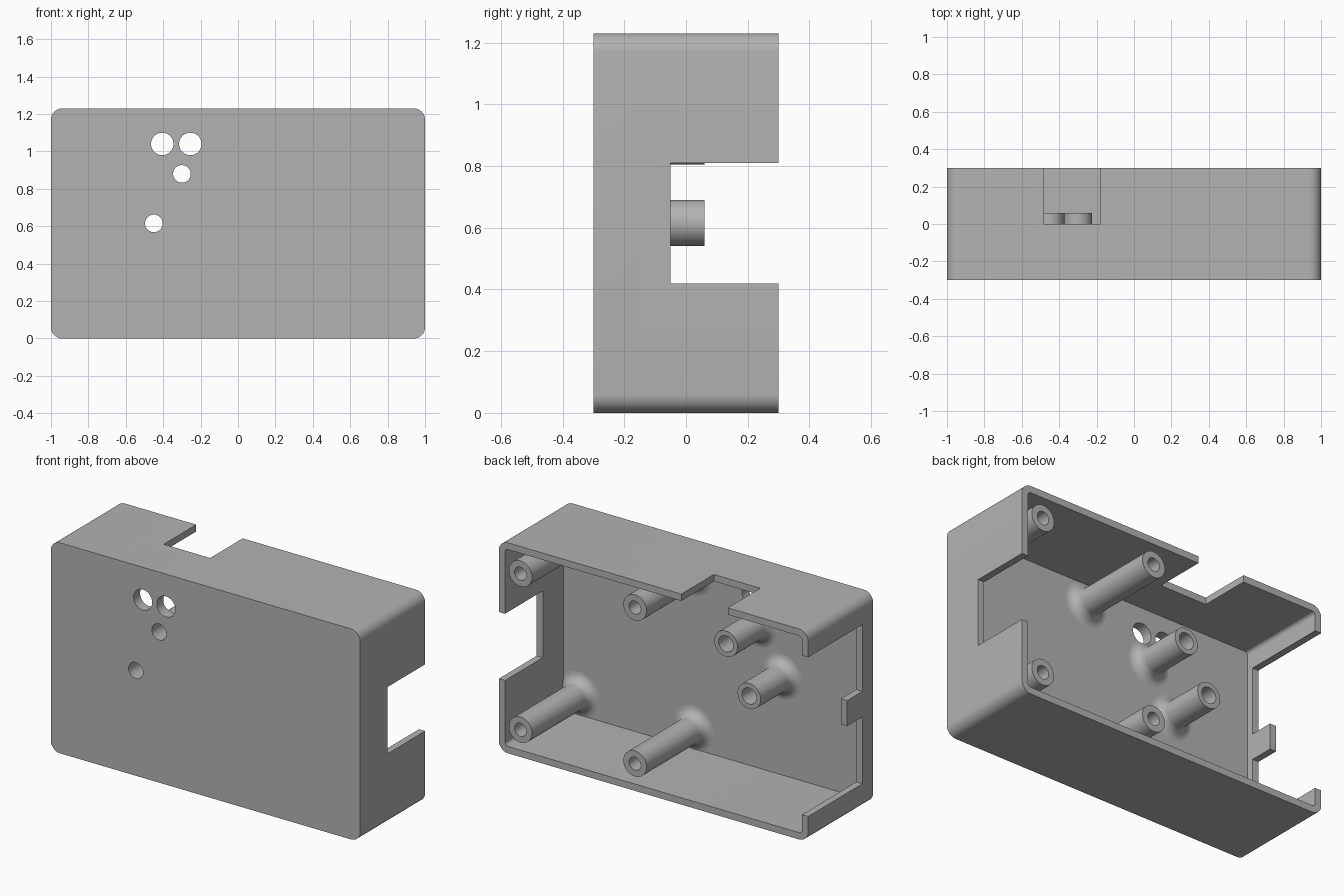
import bpy, bmesh
from math import pi, cos, sin, radians

if "Cube" in bpy.data.objects:
    bpy.data.objects.remove(bpy.data.objects["Cube"])

grey = bpy.data.materials.new("plain grey")
grey.use_nodes = True
colour = (0.45, 0.45, 0.45, 1)
grey.diffuse_color = colour
grey.node_tree.nodes["Principled BSDF"].inputs["Base Color"].default_value = colour

HEIGHT = 1.23
MID = HEIGHT / 2
BACK, FRONT = 0.3, -0.3
WALL, PLATE = 0.04, 0.06
INNER = FRONT + PLATE


def finish(name, bm):
    bmesh.ops.recalc_face_normals(bm, faces=bm.faces)
    mesh = bpy.data.meshes.new(name)
    bm.to_mesh(mesh)
    bm.free()
    mesh.materials.append(grey)
    obj = bpy.data.objects.new(name, mesh)
    bpy.context.collection.objects.link(obj)
    return obj


def prism(name, outline, y0, y1):
    """Extrude an (x, z) outline from y0 to y1."""
    bm = bmesh.new()
    face = bm.faces.new([bm.verts.new((x, y0, z)) for x, z in outline])
    side = bmesh.ops.extrude_face_region(bm, geom=[face])["geom"]
    moved = [v for v in side if isinstance(v, bmesh.types.BMVert)]
    bmesh.ops.translate(bm, verts=moved, vec=(0, y1 - y0, 0))
    return finish(name, bm)


def rounded_rect(half_x, half_z, r, steps=10):
    points = []
    for k, (sx, sz) in enumerate([(1, 1), (-1, 1), (-1, -1), (1, -1)]):
        for i in range(steps + 1):
            a = (k + i / steps) * pi / 2
            points.append((sx * (half_x - r) + r * cos(a),
                           MID + sz * (half_z - r) + r * sin(a)))
    return points


def circle(x, z, r, n=48):
    return [(x + r * cos(2 * pi * i / n), z + r * sin(2 * pi * i / n)) for i in range(n)]


def block(x0, x1, y0, y1, z0, z1):
    return prism("cutter", [(x0, z0), (x1, z0), (x1, z1), (x0, z1)], y0, y1)


def cut(obj, cutters):
    """Subtract the cutters, bake the result and remove them."""
    for c in cutters:
        mod = obj.modifiers.new("cut", "BOOLEAN")
        mod.operation = "DIFFERENCE"
        mod.solver = "EXACT"
        mod.object = c
    graph = bpy.context.evaluated_depsgraph_get()
    baked = bpy.data.meshes.new_from_object(obj.evaluated_get(graph))
    obj.modifiers.clear()
    obj.data = baked
    for c in cutters:
        bpy.data.objects.remove(c)


def post(name, x, z, top, bore, r=0.075, fillet=0.058, n=48):
    """Hollow round post with a flared foot on the front plate."""
    foot = INNER - 0.01
    profile = [(bore, foot), (bore, top), (r, top)]
    for i in range(9):
        a = i / 8 * pi / 2
        profile.append((r + fillet * (1 - cos(a)), INNER + fillet * (1 - sin(a))))
    profile[3:] = sorted(profile[3:])
    profile.append((r + fillet, foot))
    bm = bmesh.new()
    rings = []
    for i in range(n):
        a = 2 * pi * i / n
        rings.append([bm.verts.new((x + p * cos(a), y, z + p * sin(a))) for p, y in profile])
    count = len(profile)
    for i in range(n):
        here, there = rings[i], rings[(i + 1) % n]
        for j in range(count):
            k = (j + 1) % count
            bm.faces.new((here[j], here[k], there[k], there[j]))
    return finish(name, bm)


# Hollow case, open at the back
case = prism("case_shell", rounded_rect(1, MID, 0.06), FRONT, BACK)
cavity = prism("cavity", rounded_rect(1 - WALL, MID - WALL, 0.06 - WALL), INNER, BACK + 0.1)

# Wall openings: one on the left, two on the right, one on top
openings = [
    block(0.9, 1.1, -0.05, 0.4, 0.42, 0.81),
    block(-0.48, -0.18, 0, 0.4, 1.1, 1.3),
    block(-1.1, -0.9, -0.2, 0.4, 0.15, 0.54),
    block(-1.1, -0.9, -0.2, 0.4, 0.69, 1.08),
    # Shortens the tab left between the two right openings
    block(-1.1, -0.9, -0.06, 0.4, 0.5, 0.73),
]

# Round holes through the front plate
lamp_holes = [(-0.405, 1.04), (-0.255, 1.04)]
short_posts = [(-0.3, 0.88), (-0.45, 0.615)]


def hole(x, z, r):
    return prism("cutter", circle(x, z, r), FRONT - 0.1, 0)


holes = [hole(x, z, 0.06) for x, z in lamp_holes]
holes += [hole(x, z, 0.047) for x, z in short_posts]
cut(case, [cavity] + openings + holes)
parts = [case]

# Short posts around the two lower holes
for label, (x, z) in zip(("upper", "lower"), short_posts):
    parts.append(post(label + "_short_post", x, z, 0.06, 0.047))
cut(parts[1], [hole(x, z, 0.06) for x, z in lamp_holes])

# Four long posts reaching the back rim
for side, x in (("outer", 0.86), ("inner", 0.12)):
    for level, z in (("lower", MID - 0.456), ("upper", MID + 0.456)):
        parts.append(post(f"{level}_{side}_long_post", x, z, BACK, 0.038))

# Smooth rounded surfaces, keep hard edges
bpy.ops.object.select_all(action="DESELECT")
for obj in parts:
    obj.select_set(True)
bpy.context.view_layer.objects.active = case
bpy.ops.object.shade_smooth_by_angle(angle=radians(30))
